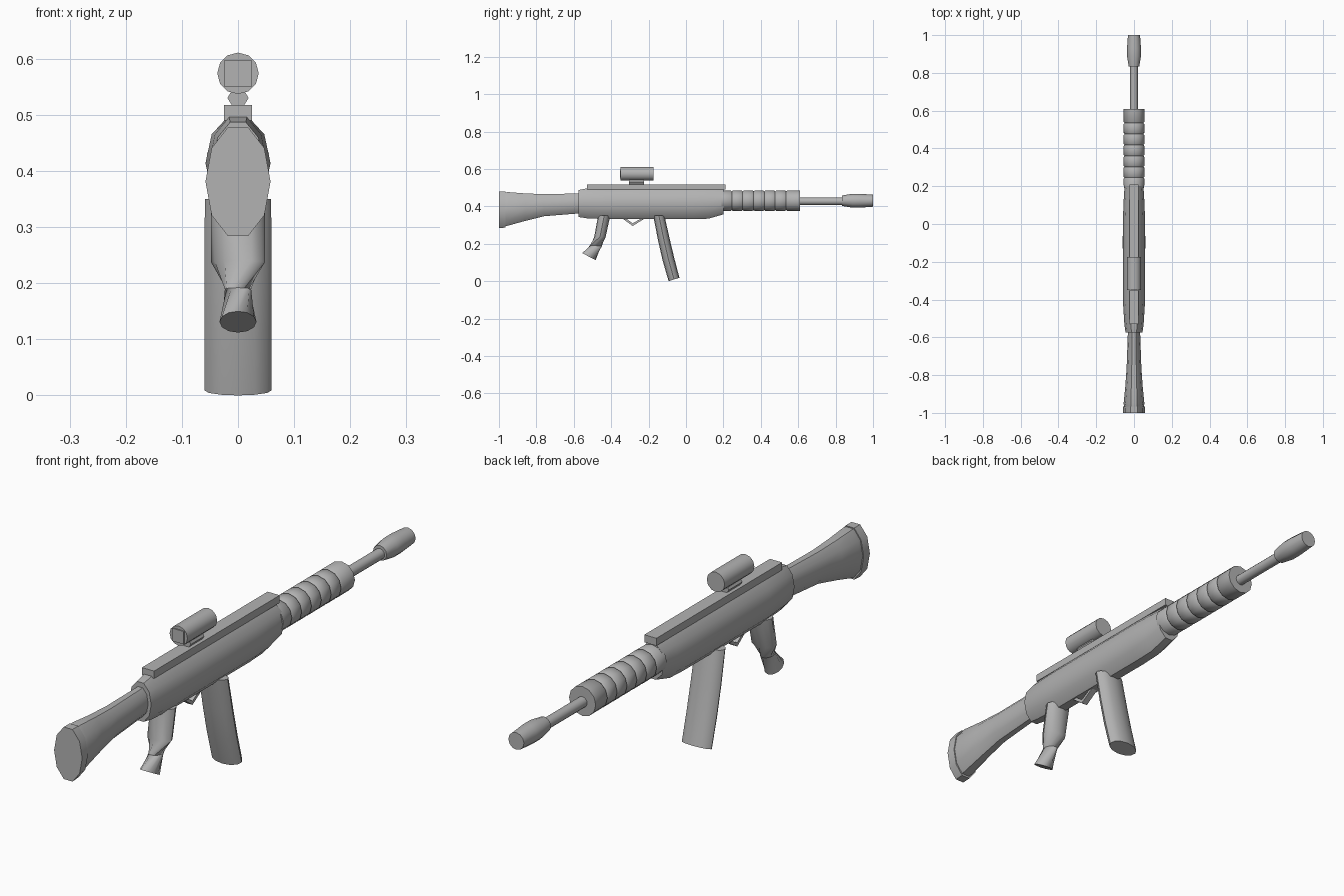
import bpy, bmesh, math
from mathutils import Vector

if "Cube" in bpy.data.objects:
    bpy.data.objects.remove(bpy.data.objects["Cube"])

gray = bpy.data.materials.new("gray")
gray.diffuse_color = (0.45, 0.45, 0.45, 1)
gray.use_nodes = True
gray.node_tree.nodes["Principled BSDF"].inputs["Base Color"].default_value = gray.diffuse_color


def finish(name, bm, smooth=True):
    bmesh.ops.recalc_face_normals(bm, faces=bm.faces)
    me = bpy.data.meshes.new(name)
    bm.to_mesh(me)
    bm.free()
    me.materials.append(gray)
    ob = bpy.data.objects.new(name, me)
    bpy.context.collection.objects.link(ob)
    if smooth:
        bpy.ops.object.select_all(action='DESELECT')
        ob.select_set(True)
        bpy.context.view_layer.objects.active = ob
        bpy.ops.object.shade_smooth_by_angle(angle=math.radians(42))
    return ob


def loft(name, sections, n=10):
    """sections: (centre, half width, second half axis, twist in degrees)"""
    bm = bmesh.new()
    rings = []
    for c, rx, v, twist in sections:
        ring = []
        for i in range(n):
            a = 2 * math.pi * i / n + math.radians(twist)
            ring.append(bm.verts.new(Vector(c) + Vector((rx * math.cos(a), 0, 0)) + Vector(v) * math.sin(a)))
        rings.append(ring)
    for a, b in zip(rings, rings[1:]):
        for i in range(n):
            j = (i + 1) % n
            bm.faces.new((a[i], a[j], b[j], b[i]))
    bm.faces.new(rings[0])
    bm.faces.new(rings[-1])
    return finish(name, bm)


def along_y(name, rows, n=10):
    """rows: (y, bottom z, top z, half width); flat top and bottom facets"""
    k = math.sin(math.pi * (0.5 - 1 / n)) if n == 10 else 1
    return loft(name, [((0, y, (lo + hi) / 2), rx, (0, 0, (hi - lo) / 2 / k), 0)
                       for y, lo, hi, rx in rows], n)


def tube(name, z, rows, n=12):
    """round part along y; rows: (y, radius)"""
    return along_y(name, [(y, z - r, z + r, r) for y, r in rows], n)


def leg(name, rows, n=12):
    """part hanging down; rows: (rear y, rear z, front y, front z, half width, twist)"""
    return loft(name, [((0, (y0 + y1) / 2, (z0 + z1) / 2), rx, (0, (y1 - y0) / 2, (z1 - z0) / 2), t)
                       for y0, z0, y1, z1, rx, t in rows], n)


def box(name, x, y0, y1, z0, z1):
    bm = bmesh.new()
    bmesh.ops.create_cube(bm, size=1)
    for v in bm.verts:
        v.co = (v.co.x * 2 * x, (y0 + y1) / 2 + v.co.y * (y1 - y0), (z0 + z1) / 2 + v.co.z * (z1 - z0))
    return finish(name, bm, False)


# Stock and butt plate
along_y("butt_plate", [(-1, .284, .478, .058), (-.965, .286, .478, .057)])
along_y("stock", [(-.968, .293, .474, .053), (-.95, .297, .476, .055), (-.86, .322, .469, .046),
                  (-.76, .347, .465, .039), (-.56, .363, .469, .032)])

# Receiver body
along_y("receiver", [(-.575, .343, .487, .045), (-.53, .336, .496, .051), (-.42, .331, .497, .058),
                     (.04, .331, .497, .058), (.12, .334, .496, .055), (.2, .357, .49, .05)])

# Ribbed handguard
ribs = [(.19, .054)]
for i in range(6):
    y = .245 + i * .058
    ribs += [(y - .006, .055), (y, .05), (y + .006, .055)]
tube("handguard", .43, ribs + [(.61, .055)])

# Barrel and muzzle
tube("barrel", .427, [(.6, .02), (.85, .02)])
tube("muzzle", .43, [(.835, .028), (.89, .037), (.93, .037), (1, .032)])

# Top rail
box("top_rail", .025, -.53, .21, .49, .518)

# Sight with its mount and rear window plate
tube("sight", .574, [(-.35, .037), (-.175, .037)])
box("sight_window", .024, -.354, -.345, .55, .598)
bm = bmesh.new()
profile = [(-.01, .516), (.01, .516), (.019, .53), (.01, .545), (-.01, .545), (-.019, .53)]
face = bm.faces.new([bm.verts.new((x, -.305, z)) for x, z in profile])
ext = bmesh.ops.extrude_face_region(bm, geom=[face])
bmesh.ops.translate(bm, vec=(0, .08, 0), verts=[v for v in ext["geom"] if isinstance(v, bmesh.types.BMVert)])
bm.faces.new([v for v in face.verts]) if not face.is_valid else None
finish("sight_mount", bm, False)

# Rear grip, twisted into a narrow waist
leg("grip", [(-.47, .35, -.405, .35, .048, 0), (-.49, .24, -.43, .235, .048, 0),
             (-.513, .192, -.45, .187, .036, -60), (-.555, .15, -.483, .112, .033, -120)])
grip = bpy.data.objects["grip"]
for v in grip.data.vertices:  # pinch the waist ring
    if 24 <= v.index < 36:
        v.co.x *= .65

# Curved magazine
leg("magazine", [(-.175, .35, -.115, .35, .059, 0), (-.15, .22, -.087, .225, .06, 0),
                 (-.125, .11, -.063, .125, .06, 0), (-.093, .0, -.035, .018, .06, 0)])

# Trigger guard, a small V
bm = bmesh.new()
guard = [(-.34, .335), (-.285, .295), (-.22, .335), (-.24, .335), (-.285, .309), (-.32, .335)]
sides = [[bm.verts.new((x, y, z)) for y, z in guard] for x in (-.012, .012)]
for i in range(6):
    j = (i + 1) % 6
    bm.faces.new((sides[0][i], sides[0][j], sides[1][j], sides[1][i]))
for s in sides:
    bm.faces.new(s)
finish("trigger_guard", bm, False)
